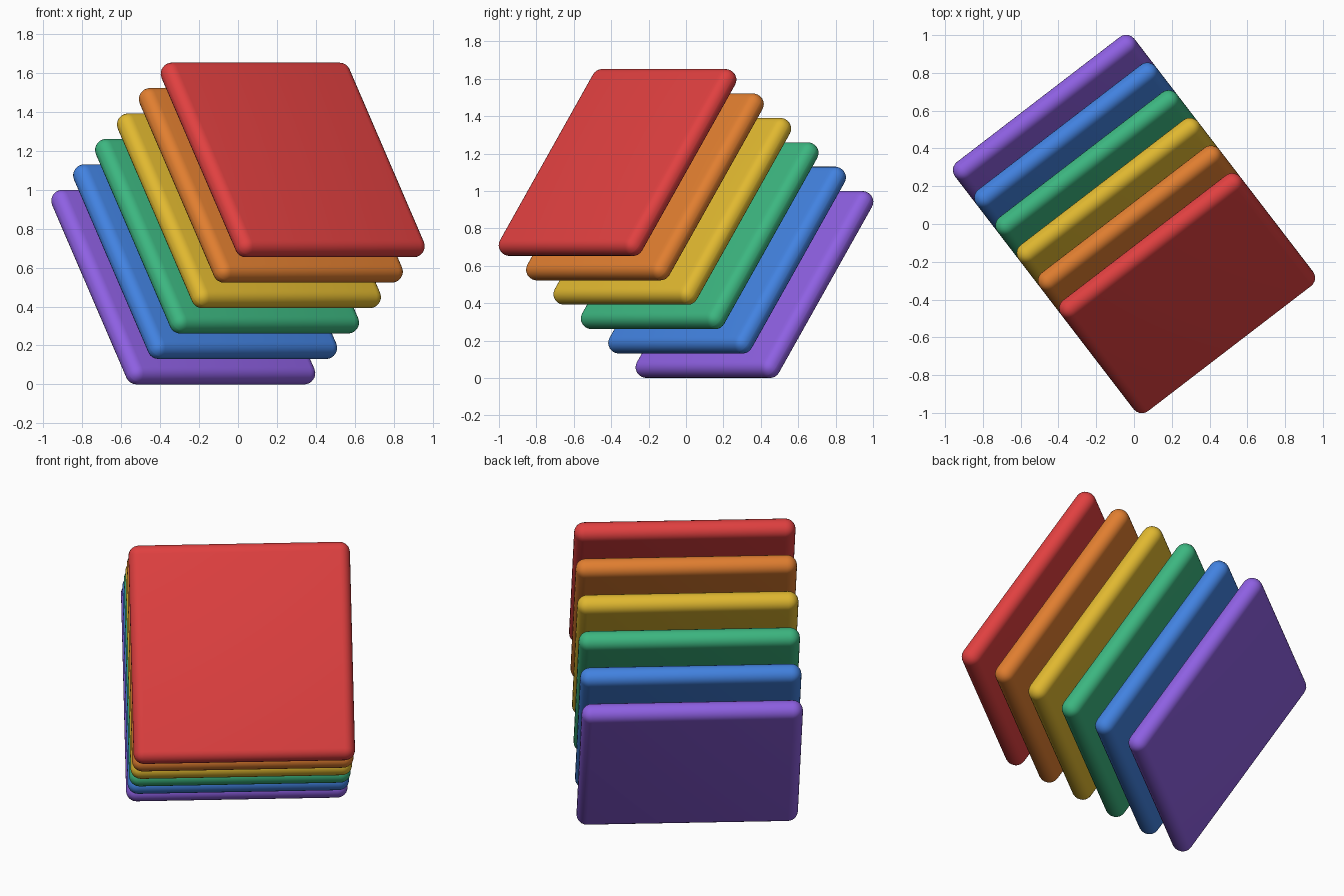
import bpy
import math
from mathutils import Euler, Vector

if "Cube" in bpy.data.objects:
    bpy.data.objects.remove(bpy.data.objects["Cube"])

SIDE = 1.197       # full width of each square slab
THICK = 0.114      # slab thickness, edges fully rounded
SPACING = 0.226    # distance between slabs along the stack axis
ROTATION = Euler((math.atan(math.sqrt(2)), 0, math.radians(37.5)))
CENTRE = Vector((0, 0, 0.826))

# Colours from the lowest slab to the highest (sRGB)
COLOURS = [
    ("purple", (142, 96, 226)),
    ("blue", (66, 130, 224)),
    ("green", (60, 182, 128)),
    ("yellow", (224, 184, 48)),
    ("orange", (224, 126, 48)),
    ("red", (224, 64, 64)),
]


def to_linear(value):
    c = value / 255
    return c / 12.92 if c <= 0.04045 else ((c + 0.055) / 1.055) ** 2.4


def make_slab(name, rgb, offset):
    axis = ROTATION.to_matrix() @ Vector((0, 0, 1))
    bpy.ops.mesh.primitive_cube_add(size=1, location=CENTRE + axis * offset,
                                    rotation=ROTATION)
    slab = bpy.context.object
    slab.name = name + "_slab"
    slab.scale = (SIDE, SIDE, THICK)
    bpy.ops.object.transform_apply(location=False, rotation=False, scale=True)

    # Rounded rim and corners
    bevel = slab.modifiers.new("rounded_edges", "BEVEL")
    bevel.width = THICK * 0.49
    bevel.segments = 6
    bevel.limit_method = 'NONE'
    bpy.ops.object.modifier_apply(modifier=bevel.name)
    bpy.ops.object.shade_smooth_by_angle(angle=math.radians(40))

    mat = bpy.data.materials.new(name)
    mat.diffuse_color = (*[to_linear(v) for v in rgb], 1)
    mat.use_nodes = True
    mat.node_tree.nodes["Principled BSDF"].inputs["Base Color"].default_value = mat.diffuse_color
    slab.data.materials.append(mat)


# Six parallel slabs stacked along the tilted axis
for i, (name, rgb) in enumerate(COLOURS):
    make_slab(name, rgb, (i - 2.5) * SPACING)
